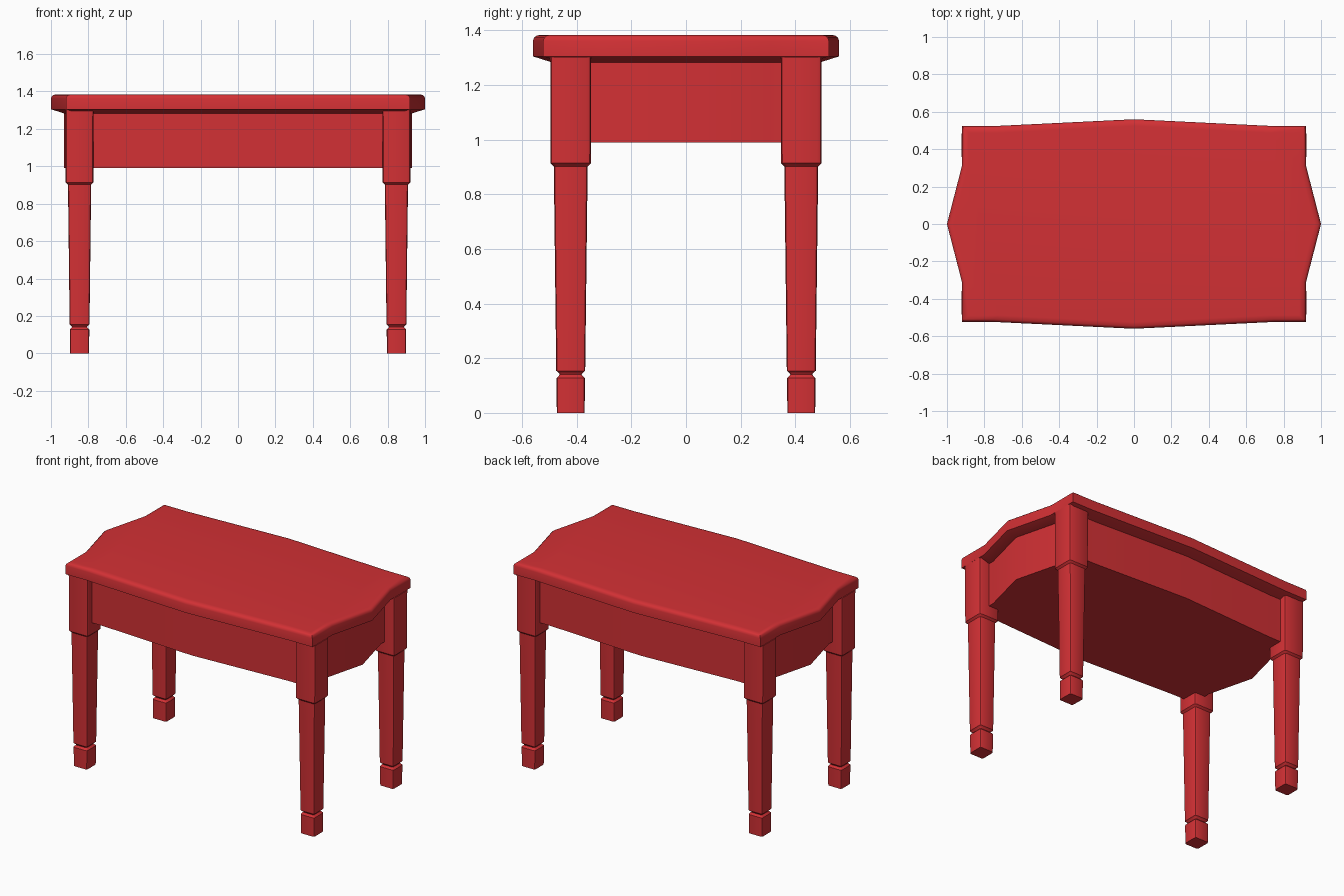
import bpy, bmesh, math

if "Cube" in bpy.data.objects:
    bpy.data.objects.remove(bpy.data.objects["Cube"])

mat = bpy.data.materials.new("red_paint")
mat.diffuse_color = (0.65, 0.03, 0.035, 1)
mat.use_nodes = True
mat.node_tree.nodes["Principled BSDF"].inputs["Base Color"].default_value = mat.diffuse_color


def loft(name, rings):
    """Skin a stack of equal-length rings and cap both ends."""
    bm = bmesh.new()
    loops = [[bm.verts.new(p) for p in ring] for ring in rings]
    n = len(loops[0])
    for a, b in zip(loops, loops[1:]):
        for i in range(n):
            j = (i + 1) % n
            bm.faces.new((a[i], a[j], b[j], b[i]))
    bm.faces.new(loops[0][::-1])
    bm.faces.new(loops[-1])
    bmesh.ops.recalc_face_normals(bm, faces=bm.faces)
    me = bpy.data.meshes.new(name)
    bm.to_mesh(me)
    bm.free()
    me.materials.append(mat)
    ob = bpy.data.objects.new(name, me)
    bpy.context.collection.objects.link(ob)
    bpy.ops.object.select_all(action='DESELECT')
    ob.select_set(True)
    bpy.context.view_layer.objects.active = ob
    bpy.ops.object.shade_smooth_by_angle(angle=math.radians(40))
    return ob


def outline(d, z):
    """Shaped table outline, pulled inwards by d."""
    q = [(1 - d, 0), (0.92 - d, 0.31), (0.92 - d, 0.523 - d), (0.76 - d, 0.523 - d)]
    half = q + [(0, 0.56 - d)] + [(-x, y) for x, y in q[:0:-1]]
    return [(x, y, z) for x, y in half + [(-x, -y) for x, y in half]]


def square(cx, cy, h, z, c=0.2):
    """Square section of half width h with softened corners."""
    k = h * (1 - c)
    m = h * (1 - c * 0.3)
    corner = [(h, k), (m, m), (k, h)]
    pts = []
    for _ in range(4):
        pts += corner
        corner = [(-y, x) for x, y in corner]
    return [(cx + x, cy + y, z) for x, y in pts]


# table top with rounded upper edge and sloped underside
loft("table_top", [outline(d, z) for d, z in
                   [(0.07, 1.283), (0, 1.305), (0, 1.362), (0.004, 1.374),
                    (0.014, 1.382), (0.035, 1.384)]])

# apron box following the top
loft("apron", [outline(0.07, 0.99), outline(0.07, 1.285)])

# legs: foot, groove, tapered shaft, upper block
profile = [(0.051, 0), (0.052, 0.127), (0.04, 0.14), (0.041, 0.144), (0.053, 0.154),
           (0.062, 0.902), (0.074, 0.914), (0.075, 1.303)]
for sx, side in ((-1, "left"), (1, "right")):
    for sy, end in ((-1, "front"), (1, "back")):
        loft(f"{end}_{side}_leg",
             [square(sx * 0.847, sy * 0.422, h, z) for h, z in profile])
